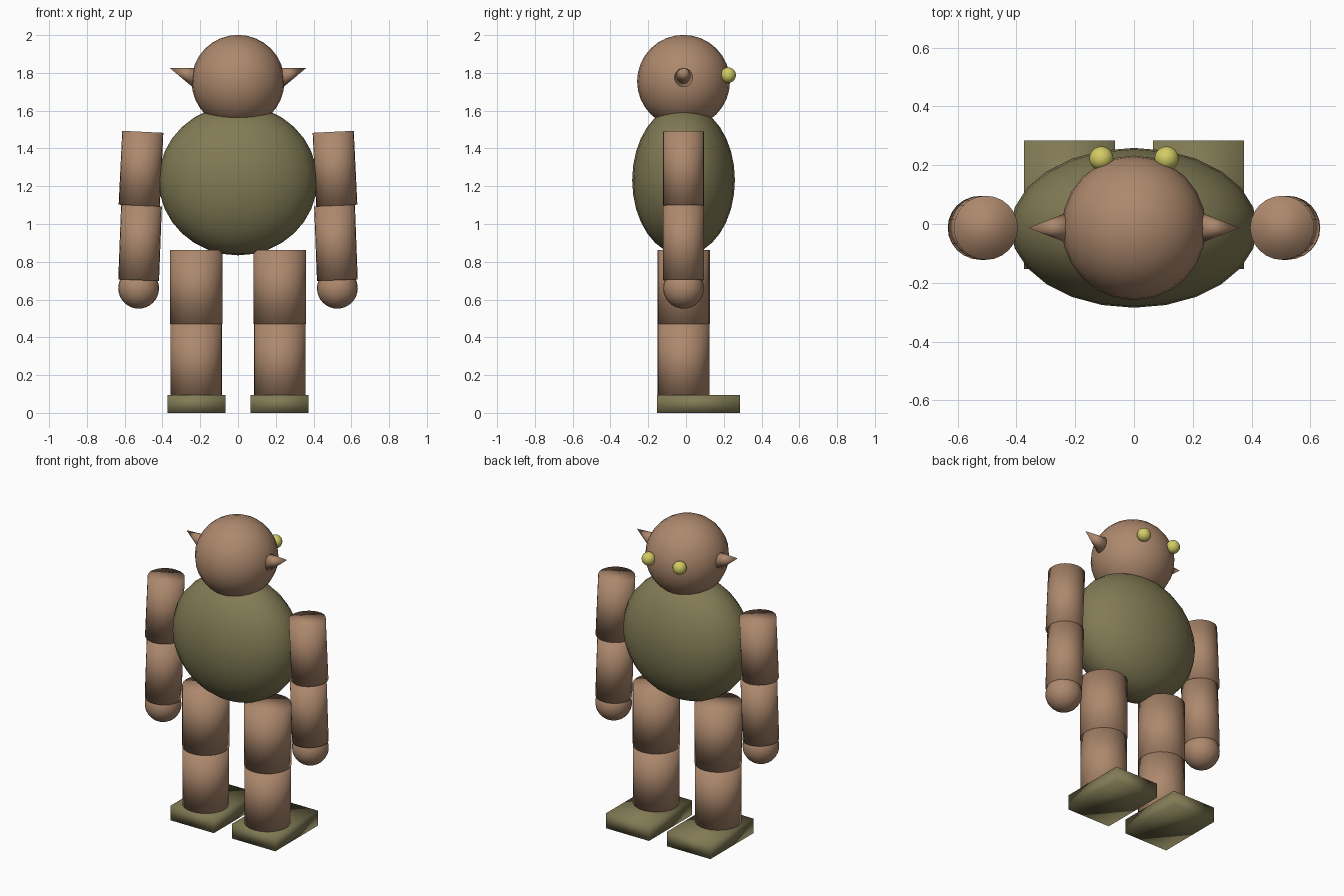
import bpy, bmesh, math
from mathutils import Vector, Matrix

if "Cube" in bpy.data.objects:
    bpy.data.objects.remove(bpy.data.objects["Cube"])


def material(name, rgb):
    m = bpy.data.materials.new(name)
    m.diffuse_color = (*rgb, 1)
    m.use_nodes = True
    m.node_tree.nodes["Principled BSDF"].inputs["Base Color"].default_value = m.diffuse_color
    return m


SKIN = material("tan skin", (0.42, 0.248, 0.153))
OLIVE = material("olive cloth", (0.22, 0.197, 0.09))
YELLOW = material("yellow eye", (0.65, 0.60, 0.13))
CY = -0.013  # depth of the body axis


def finish(name, bm, mat):
    bmesh.ops.recalc_face_normals(bm, faces=bm.faces)
    me = bpy.data.meshes.new(name)
    bm.to_mesh(me)
    bm.free()
    me.materials.append(mat)
    me.polygons.foreach_set("use_smooth", [True] * len(me.polygons))
    ob = bpy.data.objects.new(name, me)
    bpy.context.collection.objects.link(ob)
    return ob


def ball(name, centre, radii, mat, seg=24, rings=16):
    bm = bmesh.new()
    bmesh.ops.create_uvsphere(bm, u_segments=seg, v_segments=rings, radius=1)
    bmesh.ops.transform(bm, verts=bm.verts,
                        matrix=Matrix.Translation(centre) @ Matrix.Diagonal((*radii, 1)))
    return finish(name, bm, mat)


def rod(name, start, end, r1, r2, mat, seg=24):
    """Capped cylinder or cone running from start to end."""
    a, b = Vector(start), Vector(end)
    bm = bmesh.new()
    bmesh.ops.create_cone(bm, cap_ends=True, segments=seg, radius1=r1, radius2=r2,
                          depth=(b - a).length)
    turn = (b - a).to_track_quat('Z', 'Y').to_matrix().to_4x4()
    bmesh.ops.transform(bm, verts=bm.verts, matrix=Matrix.Translation((a + b) / 2) @ turn)
    return finish(name, bm, mat)


def box(name, lo, hi, mat):
    lo, hi = Vector(lo), Vector(hi)
    bm = bmesh.new()
    bmesh.ops.create_cube(bm, size=1)
    bmesh.ops.transform(bm, verts=bm.verts,
                        matrix=Matrix.Translation((lo + hi) / 2) @ Matrix.Diagonal((*(hi - lo), 1)))
    return finish(name, bm, mat)


# Torso and head
ball("torso", (0, CY, 1.232), (0.42, 0.272, 0.398), OLIVE)
ball("head", (0, CY, 1.755), (0.246, 0.246, 0.246), SKIN)

for side, s in (("left", -1), ("right", 1)):
    # Pointed ear and eye
    rod(side + "_ear", (s * 0.216, CY, 1.773), (s * 0.36, CY, 1.825), 0.056, 0, SKIN)
    ball(side + "_eye", (s * 0.111, 0.223, 1.788), (0.041,) * 3, YELLOW)
    # Arm and hand
    rod(side + "_upper_arm", (s * 0.504, CY, 1.488), (s * 0.523, CY, 1.097), 0.109, 0.109, SKIN)
    rod(side + "_forearm", (s * 0.511, CY, 1.097), (s * 0.526, CY, 0.703), 0.108, 0.108, SKIN)
    ball(side + "_hand", (s * 0.526, CY, 0.66), (0.108,) * 3, SKIN)
    # Leg
    rod(side + "_thigh", (s * 0.221, CY, 0.863), (s * 0.221, CY, 0.47), 0.139, 0.139, SKIN)
    rod(side + "_shin", (s * 0.221, CY, 0.47), (s * 0.221, CY, 0.08), 0.137, 0.137, SKIN)
    # Foot
    x0, x1 = sorted((s * 0.065, s * 0.374))
    box(side + "_foot", (x0, -0.153, 0), (x1, 0.285, 0.095), OLIVE)
